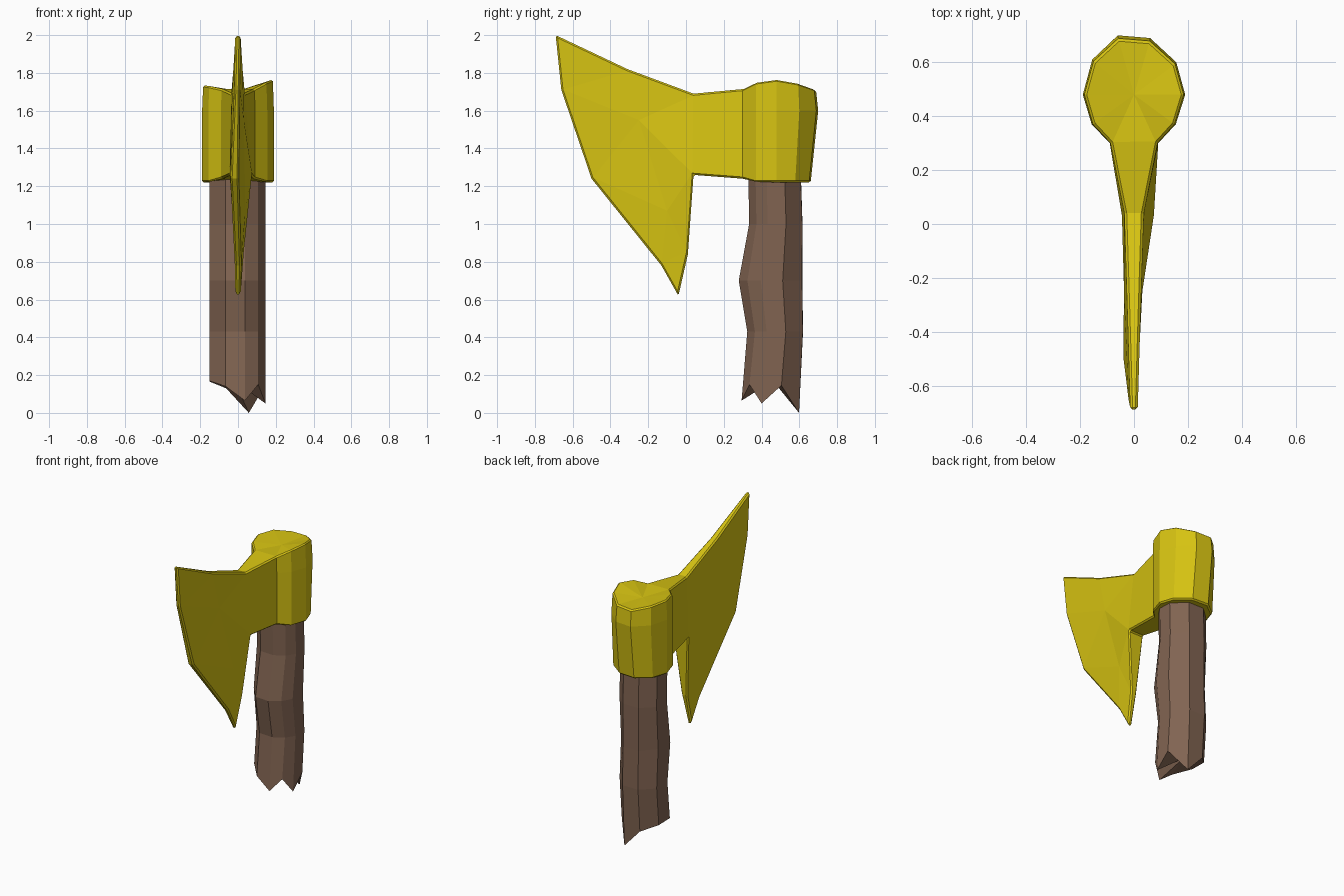
import bpy, bmesh, math

if "Cube" in bpy.data.objects:
    bpy.data.objects.remove(bpy.data.objects["Cube"])


def material(name, rgb):
    m = bpy.data.materials.new(name)
    m.diffuse_color = (*rgb, 1)
    m.use_nodes = True
    m.node_tree.nodes["Principled BSDF"].inputs["Base Color"].default_value = m.diffuse_color
    return m


def finish(bm, name, mat):
    bmesh.ops.recalc_face_normals(bm, faces=bm.faces)
    me = bpy.data.meshes.new(name)
    bm.to_mesh(me)
    bm.free()
    me.materials.append(mat)
    ob = bpy.data.objects.new(name, me)
    bpy.context.collection.objects.link(ob)
    return ob


gold = material("yellow metal", (0.68, 0.55, 0.006))
wood = material("brown wood", (0.22, 0.127, 0.083))

# Axe head: ten-sided socket, open at the neck side (between last and first point)
bm = bmesh.new()
plan = [(.09, .30), (.155, .37), (.19, .48), (.157, .60), (.06, .69),
        (-.06, .70), (-.155, .61), (-.19, .48), (-.157, .37), (-.09, .30)]
tops = [1.715, 1.75, 1.765, 1.745, 1.715, 1.71, 1.73, 1.735, 1.73, 1.715]
rings = []
for level in range(3):
    ring = []
    for (x, y), t in zip(plan, tops):
        z = (1.22, 1.6, t)[level]
        if y < .35 and level == 0:
            z = 1.24
        back = max(0, (y - .48) / .22)
        ring.append(bm.verts.new((x * (1, 1, .97)[level], y + back * (-.04, 0, -.012)[level], z)))
    rings.append(ring)
for lo, hi in zip(rings, rings[1:]):
    for i in range(9):
        bm.faces.new((lo[i], lo[i + 1], hi[i + 1], hi[i]))
centre = bm.verts.new((0, .48, 1.705))
top = rings[2]
for i in range(10):
    bm.faces.new((top[i], top[(i + 1) % 10], centre))
bm.faces.new(rings[0])

# Blade: two cheeks given as (y, z, half width, sideways bend), joined by a thin rim
pts = dict(C=(.04, 1.69, .036, 0), E=(-.31, 1.82, .025, 0), F=(-.69, 2.0, .014, 0),
           G=(-.66, 1.71, .015, -.005), H=(-.50, 1.24, .022, -.018), I=(-.13, .78, .017, 0),
           J=(-.04, .62, .014, 0), K=(.01, .84, .022, .008), D=(.04, 1.26, .06, .015),
           M=(-.25, 1.55, .034, -.003), N=(-.10, 1.07, .034, .005))
cheeks = ["CEM", "CMD", "DMN", "DNK", "EFG", "EGM", "MGH", "MHN", "NHI", "NIK", "IJK", "AUBDC"]
sides = []
for s in (1, -1):
    v = {k: bm.verts.new((s * w + b, y, z)) for k, (y, z, w, b) in pts.items()}
    i = 0 if s == 1 else 9
    v.update(A=rings[2][i], U=rings[1][i], B=rings[0][i])
    for f in cheeks:
        bm.faces.new([v[k] for k in f])
    sides.append(v)
r, l = sides
rim = "ACEFGHIJKDB"
for a, b in zip(rim, rim[1:]):
    bm.faces.new((r[a], r[b], l[b], l[a]))
head = finish(bm, "axe_head", gold)
bev = head.modifiers.new("edge bevel", 'BEVEL')
bev.width = .009
bev.segments = 1
bev.limit_method = 'ANGLE'
bev.angle_limit = math.radians(50)
bev.use_clamp_overlap = False

# Handle: bent nine-sided stick with a splintered lower end
bm = bmesh.new()
angles = [-75, -45, -18, 20, 67, 112, 157, 200, 247]
splinters = [.065, .15, .05, .145, 0, .13, .165, .17, .14]
levels = [(None, .295, .605), (.43, .325, .625), (.70, .28, .622),
          (1.0, .335, .622), (1.3, .33, .612)]
prev = None
for z, y0, y1 in levels:
    ring = []
    for a, s in zip(angles, splinters):
        a = math.radians(a)
        ring.append(bm.verts.new((-.004 + .157 * math.cos(a),
                                  (y0 + y1) / 2 + (y1 - y0) / 2 * 1.04 * math.sin(a),
                                  s if z is None else z)))
    if prev:
        for i in range(9):
            j = (i + 1) % 9
            bm.faces.new((prev[i], prev[j], ring[j], ring[i]))
    else:
        core = bm.verts.new((-.02, .46, .17))
        for i in range(9):
            bm.faces.new((ring[i], core, ring[(i + 1) % 9]))
    prev = ring
bm.faces.new(prev)
finish(bm, "handle", wood)
